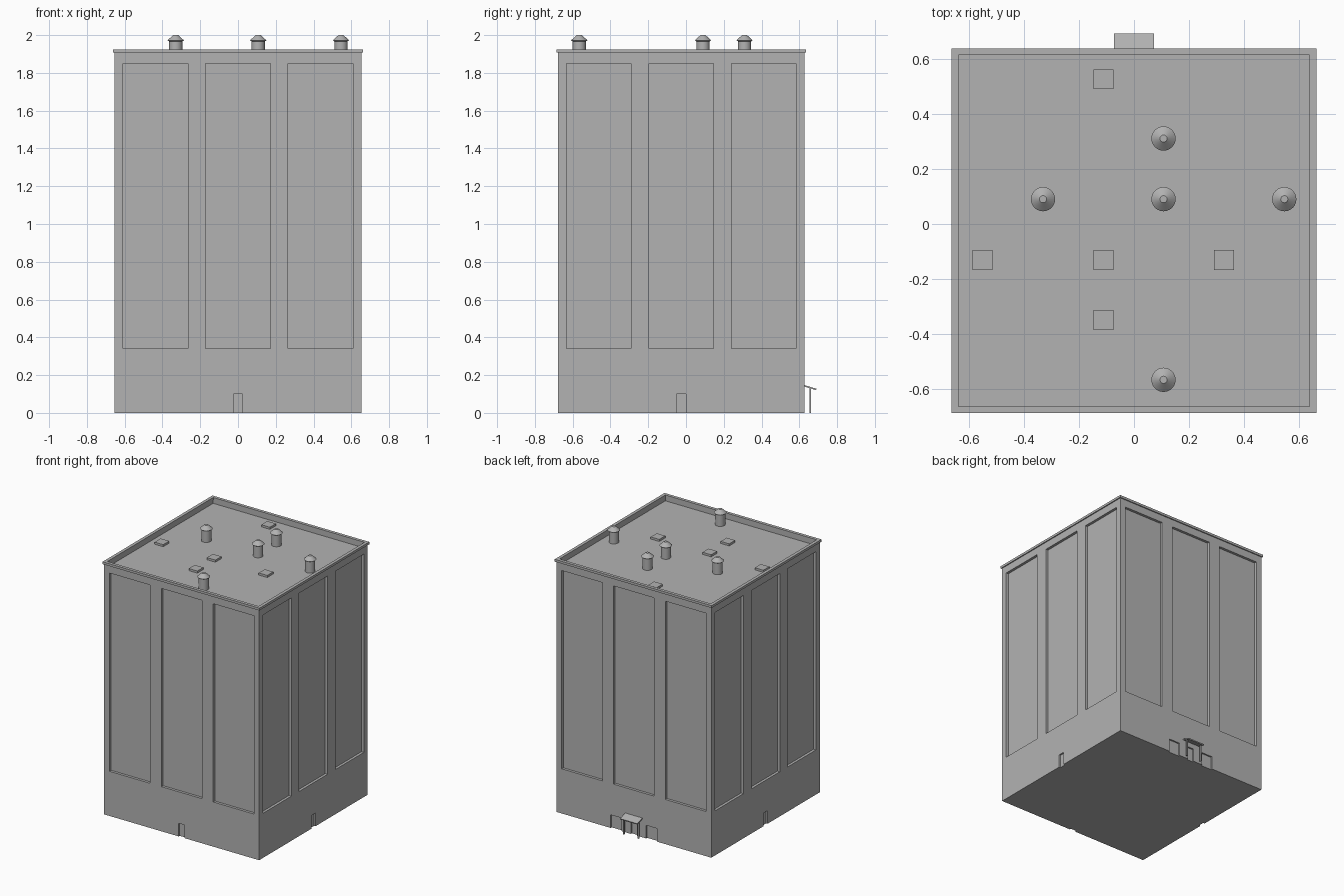
import bpy, bmesh, math
from mathutils import Matrix, Vector

if "Cube" in bpy.data.objects:
    bpy.data.objects.remove(bpy.data.objects["Cube"])

grey = bpy.data.materials.new("plain grey")
grey.use_nodes = True
COLOUR = (0.45, 0.45, 0.45, 1)
grey.diffuse_color = COLOUR
grey.node_tree.nodes["Principled BSDF"].inputs["Base Color"].default_value = COLOUR

CY = -0.025      # middle of the tower in y
HALF = 0.653     # half the tower width
ROOF = 1.88      # roof deck height


def add_box(bm, lo, hi, turn=None):
    """Add a box between two corners, optionally transformed."""
    lo, hi = Vector(lo), Vector(hi)
    m = Matrix.Translation((lo + hi) / 2) @ Matrix.Diagonal((*(hi - lo), 1))
    bmesh.ops.create_cube(bm, size=1, matrix=(turn @ m) if turn else m)


def finish(name, bm):
    mesh = bpy.data.meshes.new(name)
    bm.to_mesh(mesh)
    bm.free()
    mesh.materials.append(grey)
    ob = bpy.data.objects.new(name, mesh)
    bpy.context.collection.objects.link(ob)
    return ob


def carve(ob, cutter):
    mod = ob.modifiers.new("carve", 'BOOLEAN')
    mod.operation = 'DIFFERENCE'
    mod.solver = 'EXACT'
    mod.object = cutter
    cutter.hide_render = True
    cutter.hide_set(True)


def centred_box(name, half, z0, z1):
    bm = bmesh.new()
    add_box(bm, (-half, CY - half, z0), (half, CY + half, z1))
    return finish(name, bm)


# Tower with recessed panels and doors on each wall
tower = centred_box("tower_walls", HALF, 0, 1.92)
cuts = bmesh.new()
for side in range(4):
    turn = Matrix.Translation((0, CY, 0)) @ Matrix.Rotation(side * math.pi / 2, 4, 'Z')
    for x in (-0.437, 0, 0.437):
        add_box(cuts, (x - 0.171, -HALF - 0.1, 0.34), (x + 0.171, -HALF + 0.02, 1.85), turn)
    doors = [(0, 0.025)]
    if side == 2:
        doors += [(-0.15, 0.046), (0.15, 0.046)]
    for x, w in doors:
        add_box(cuts, (x - w, -HALF - 0.1, -0.1), (x + w, -HALF + 0.012, 0.1), turn)
add_box(cuts, (-0.638, CY - 0.638, ROOF), (0.638, CY + 0.638, 2.2))
carve(tower, finish("wall_cutter", cuts))

# Parapet coping ring
coping = centred_box("parapet_coping", 0.661, 1.907, 1.925)
carve(coping, centred_box("coping_cutter", 0.637, 1.8, 2.1))

# Roof vents: one profile spun round the vertical axis
VENT = [(0, ROOF), (0.035, ROOF), (0.035, 1.967), (0.044, 1.972), (0.013, 2.0), (0, 2.0)]
for i, (x, y) in enumerate([(-0.33, 0.09), (0.107, 0.09), (0.545, 0.09),
                            (0.107, 0.31), (0.107, -0.565)]):
    bm = bmesh.new()
    verts = [bm.verts.new((r, 0, z)) for r, z in VENT]
    edges = [bm.edges.new(pair) for pair in zip(verts, verts[1:])]
    bmesh.ops.spin(bm, geom=verts + edges, cent=(0, 0, 0), axis=(0, 0, 1),
                   angle=2 * math.pi, steps=24)
    bmesh.ops.remove_doubles(bm, verts=bm.verts, dist=0.0005)
    bmesh.ops.recalc_face_normals(bm, faces=bm.faces)
    vent = finish(f"roof_vent_{i + 1}", bm)
    vent.location = (x, y, 0)
    bpy.ops.object.select_all(action='DESELECT')
    vent.select_set(True)
    bpy.context.view_layer.objects.active = vent
    bpy.ops.object.shade_smooth_by_angle(angle=math.radians(30))

# Roof hatches
bm = bmesh.new()
for x, y in [(-0.11, 0.525), (-0.55, -0.13), (-0.11, -0.13), (0.327, -0.13), (-0.11, -0.348)]:
    add_box(bm, (x - 0.036, y - 0.036, ROOF - 0.005), (x + 0.036, y + 0.036, ROOF + 0.016))
finish("roof_hatches", bm)

# Entrance canopy: sloping slab on two posts
bm = bmesh.new()
slope = Matrix.Translation((0, 0.657, 0.134)) @ Matrix.Rotation(math.radians(-17), 4, 'X')
add_box(bm, (-0.072, -0.034, -0.004), (0.072, 0.034, 0.004), slope)
finish("canopy_slab", bm)
bm = bmesh.new()
for x in (-0.062, 0.062):
    add_box(bm, (x - 0.005, 0.653, 0), (x + 0.005, 0.663, 0.133))
finish("canopy_posts", bm)
